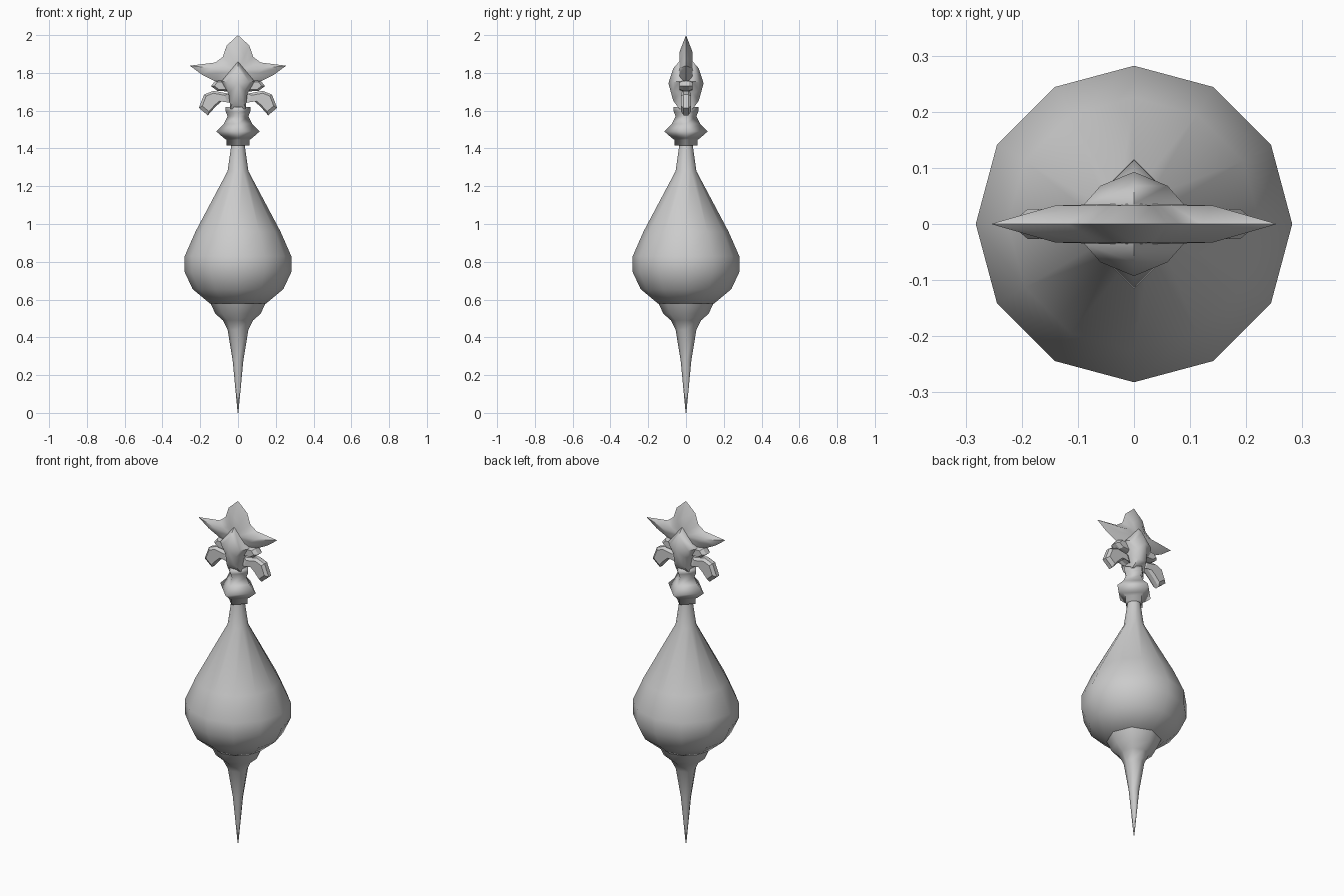
import bpy
import bmesh
import math

cube = bpy.data.objects.get("Cube")
if cube:
    bpy.data.objects.remove(cube, do_unlink=True)

# One plain grey for the whole ornament
GREY = (0.6, 0.6, 0.6, 1)
grey = bpy.data.materials.new("plain grey")
grey.use_nodes = True
grey.diffuse_color = GREY
grey.node_tree.nodes["Principled BSDF"].inputs["Base Color"].default_value = GREY


def finish(name, bm, angle):
    bmesh.ops.recalc_face_normals(bm, faces=bm.faces)
    mesh = bpy.data.meshes.new(name)
    bm.to_mesh(mesh)
    bm.free()
    mesh.materials.append(grey)
    obj = bpy.data.objects.new(name, mesh)
    bpy.context.collection.objects.link(obj)
    bpy.ops.object.select_all(action='DESELECT')
    obj.select_set(True)
    bpy.context.view_layer.objects.active = obj
    bpy.ops.object.shade_smooth_by_angle(angle=math.radians(angle))
    return obj


def bridge(bm, a, b):
    for i in range(len(a)):
        j = (i + 1) % len(a)
        bm.faces.new((a[i], a[j], b[j], b[i]))


def lathe(name, profile, sides, angle):
    """Turn (radius, height) points about the z axis, with capped ends."""
    bm = bmesh.new()
    rings = []
    for r, z in profile:
        turns = [math.tau * i / sides for i in range(sides)]
        rings.append([bm.verts.new((r * math.cos(t), r * math.sin(t), z)) for t in turns])
    for a, b in zip(rings, rings[1:]):
        bridge(bm, a, b)
    bm.faces.new(rings[0])
    bm.faces.new(rings[-1])
    return finish(name, bm, angle)


def petal(name, outline, centre, layers, tip, angle=50):
    """Domed leaf: outline in x and z, shrunk in layers towards both sides."""
    bm = bmesh.new()
    cx, cz = centre
    edges = []
    for side in (-1, 1):
        rings = []
        for scale, depth in layers:
            rings.append([bm.verts.new((cx + (x - cx) * scale, side * depth, cz + (z - cz) * scale))
                          for x, z in outline])
        for a, b in zip(rings, rings[1:]):
            bridge(bm, a, b)
        apex = bm.verts.new((cx, side * tip, cz))
        last = rings[-1]
        for i in range(len(last)):
            bm.faces.new((last[i], last[(i + 1) % len(last)], apex))
        edges.append(rings[0])
    bridge(bm, *edges)
    bmesh.ops.remove_doubles(bm, verts=bm.verts, dist=0.0001)
    return finish(name, bm, angle)


def mirrored(half):
    """Complete an outline whose first and last points may lie on x = 0."""
    return half + [(-x, z) for x, z in reversed(half) if x > 0]


# Bulb and spike
lathe("bulb", [(0.15, 0.58), (0.24, 0.655), (0.282, 0.745), (0.282, 0.83),
               (0.225, 0.96), (0.055, 1.28), (0.035, 1.42)], 12, 60)
lathe("bottom_spike", [(0.002, 0), (0.028, 0.275), (0.055, 0.44), (0.08, 0.49),
                       (0.12, 0.525), (0.15, 0.59)], 8, 60)

# Four-sided collar below the crown
lathe("collar", [(0.06, 1.415), (0.06, 1.445), (0.075, 1.455), (0.115, 1.49),
                 (0.075, 1.53), (0.055, 1.57), (0.065, 1.595), (0.065, 1.62)], 4, 100)

# Crown star with its wide arms
star = mirrored([(0, 2.0), (0.06, 1.945), (0.08, 1.885), (0.12, 1.855), (0.255, 1.838),
                 (0.19, 1.79), (0.12, 1.755), (0.05, 1.70), (0.035, 1.61)])
petal("crown_star", star, (0, 1.81), [(1, 0.0), (0.55, 0.033)], 0.037)

# Diamond leaf, raised on front and back
diamond = mirrored([(0, 1.86), (0.088, 1.755), (0.05, 1.69), (0.04, 1.61)])
petal("diamond_leaf", diamond, (0, 1.745), [(1, 0.036), (0.68, 0.068)], 0.093)

# Curled side leaves
curl = [(0.03, 1.64), (0.05, 1.69), (0.13, 1.705), (0.18, 1.685), (0.207, 1.615),
        (0.16, 1.575), (0.12, 1.62), (0.075, 1.66)]
bract = [(0.03, 1.70), (0.05, 1.76), (0.12, 1.758), (0.143, 1.73), (0.11, 1.705)]
for side, label in ((1, "left"), (-1, "right")):
    petal(label + "_curl", [(side * x, z) for x, z in curl], (side * 0.135, 1.655),
          [(1, 0.012), (0.75, 0.027)], 0.027, 25)
    petal(label + "_bract", [(side * x, z) for x, z in bract], (side * 0.085, 1.733),
          [(1, 0.015), (0.7, 0.034)], 0.034, 25)
